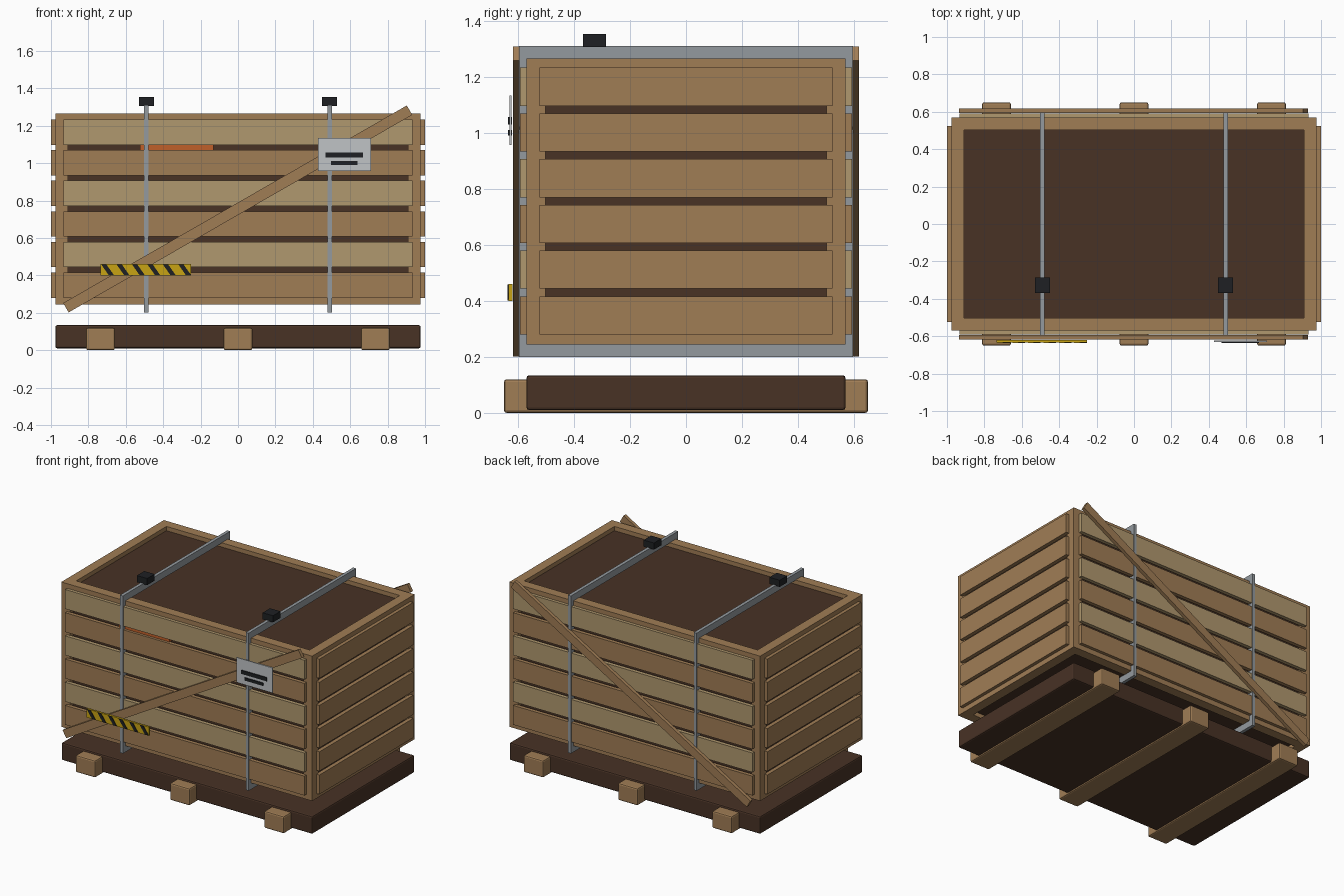
import bpy, bmesh
from math import atan2, hypot

if "Cube" in bpy.data.objects:
    bpy.data.objects.remove(bpy.data.objects["Cube"])


def mat(name, hexcol):
    def lin(c):
        c /= 255
        return c / 12.92 if c < 0.04045 else ((c + 0.055) / 1.055) ** 2.4
    m = bpy.data.materials.new(name)
    m.diffuse_color = (*[lin(int(hexcol[i:i + 2], 16)) for i in (0, 2, 4)], 1)
    m.use_nodes = True
    m.node_tree.nodes["Principled BSDF"].inputs["Base Color"].default_value = m.diffuse_color
    return m


WOOD = mat("wood", "A07D55")
PALE = mat("pale_wood", "B0986E")
DARK = mat("dark_wood", "483225")
STEEL = mat("steel", "949A9F")
PLATE = mat("plate_grey", "C0C4C6")
BLACK = mat("black", "1E2023")
YELLOW = mat("yellow", "C9A414")
ORANGE = mat("orange", "C0602A")


def add(name, bm, material):
    bmesh.ops.recalc_face_normals(bm, faces=bm.faces)
    me = bpy.data.meshes.new(name)
    bm.to_mesh(me)
    bm.free()
    ob = bpy.data.objects.new(name, me)
    bpy.context.collection.objects.link(ob)
    me.materials.append(material)
    return ob


def box(name, x, y, z, material, bevel=0):
    """Box from (min, max) pairs on each axis."""
    bm = bmesh.new()
    bmesh.ops.create_cube(bm, size=1)
    for v in bm.verts:
        v.co = [(a + b) / 2 + c * (b - a) for c, (a, b) in zip(v.co, (x, y, z))]
    ob = add(name, bm, material)
    if bevel:
        mod = ob.modifiers.new("bevel", 'BEVEL')
        mod.width = bevel
        mod.segments = 2
    return ob


def prism(name, pts, y0, y1, material):
    """Outline in the XZ plane, extruded from y0 to y1."""
    bm = bmesh.new()
    face = bm.faces.new([bm.verts.new((px, y0, pz)) for px, pz in pts])
    ext = bmesh.ops.extrude_face_region(bm, geom=[face])
    for g in ext["geom"]:
        if isinstance(g, bmesh.types.BMVert):
            g.co.y = y1
    return add(name, bm, material)


def span(c, half):
    return (c - half, c + half)


def side(s, a, b):
    return tuple(sorted((s * a, s * b)))


# Pallet
box("pallet_deck", (-0.977, 0.977), (-0.57, 0.57), (0.01, 0.134), DARK, 0.01)
for i, x in enumerate((-0.735, 0, 0.735)):
    box(f"pallet_skid_{i}", span(x, 0.077), (-0.65, 0.65), (0, 0.12), WOOD, 0.01)

# Crate core, recessed inside the frame
X, Y, Z0, Z1, T = 0.977, 0.57, 0.245, 1.265, 0.068
box("crate_core", (-0.947, 0.947), (-0.54, 0.54), (0.275, 1.235), DARK)

# Frame posts and rails
for sx in (-1, 1):
    for sy in (-1, 1):
        box("corner_post", side(sx, X - T, X), side(sy, Y - T, Y), (Z0, Z1), WOOD)
for z in ((Z0, Z0 + T), (Z1 - T, Z1)):
    for s in (-1, 1):
        box("long_rail", (T - X, X - T), side(s, Y - T, Y), z, WOOD)
        box("short_rail", side(s, X - T, X), (T - Y, Y - T), z, WOOD)

# Planks on all four sides
for i in range(6):
    z = span(0.348 + i * 0.1633, 0.068)
    for s in (-1, 1):
        box("long_plank", (-0.932, 0.932), side(s, 0.565, 0.592), z, PALE if i % 2 else WOOD)
        box("end_plank", side(s, 0.972, 1.0), (-0.523, 0.523), z, WOOD)

# Diagonal braces, front and back
ax, az, bx, bz = -0.92, 0.227, 0.917, 1.283
length = hypot(bx - ax, bz - az)
nx, nz = -(bz - az) / length * 0.029, (bx - ax) / length * 0.029
outline = [(ax + nx, az + nz), (ax - nx, az - nz), (bx - nx, bz - nz), (bx + nx, bz + nz)]
for s, name in ((-1, "front_brace"), (1, "back_brace")):
    prism(name, outline, s * 0.594, s * 0.618, WOOD)

# Steel straps wrapped around the crate, with buckles
for x in (-0.49, 0.49):
    w = span(x, 0.0115)
    box("strap_top", w, (-0.597, 0.597), (1.262, 1.31), STEEL)
    box("strap_bottom", w, (-0.597, 0.597), (0.2, 0.247), STEEL)
    for s in (-1, 1):
        box("strap_side", w, side(s, 0.555, 0.597), (0.247, 1.262), STEEL)
    box("strap_buckle", span(x, 0.04), span(-0.327, 0.041), (1.306, 1.353), BLACK)

# Blank label plate with two dark bars
box("label_plate", (0.428, 0.71), (-0.63, -0.623), (0.957, 1.133), PLATE)
box("label_bar_upper", span(0.568, 0.1), (-0.636, -0.622), (1.03, 1.056), BLACK)
box("label_bar_lower", span(0.568, 0.071), (-0.636, -0.622), (0.99, 1.01), BLACK)

# Hazard strip with slanted stripes
box("hazard_strip", (-0.735, -0.25), (-0.634, -0.62), (0.4, 0.461), YELLOW)
for i in range(6):
    x = -0.732 + i * 0.0825
    prism("hazard_stripe", [(x, 0.459), (x + 0.028, 0.459), (x + 0.068, 0.402), (x + 0.04, 0.402)],
          -0.637, -0.625, BLACK)

# Orange strip in the upper plank gap
box("orange_strip", (-0.525, -0.13), (-0.575, -0.53), (1.07, 1.096), ORANGE)
